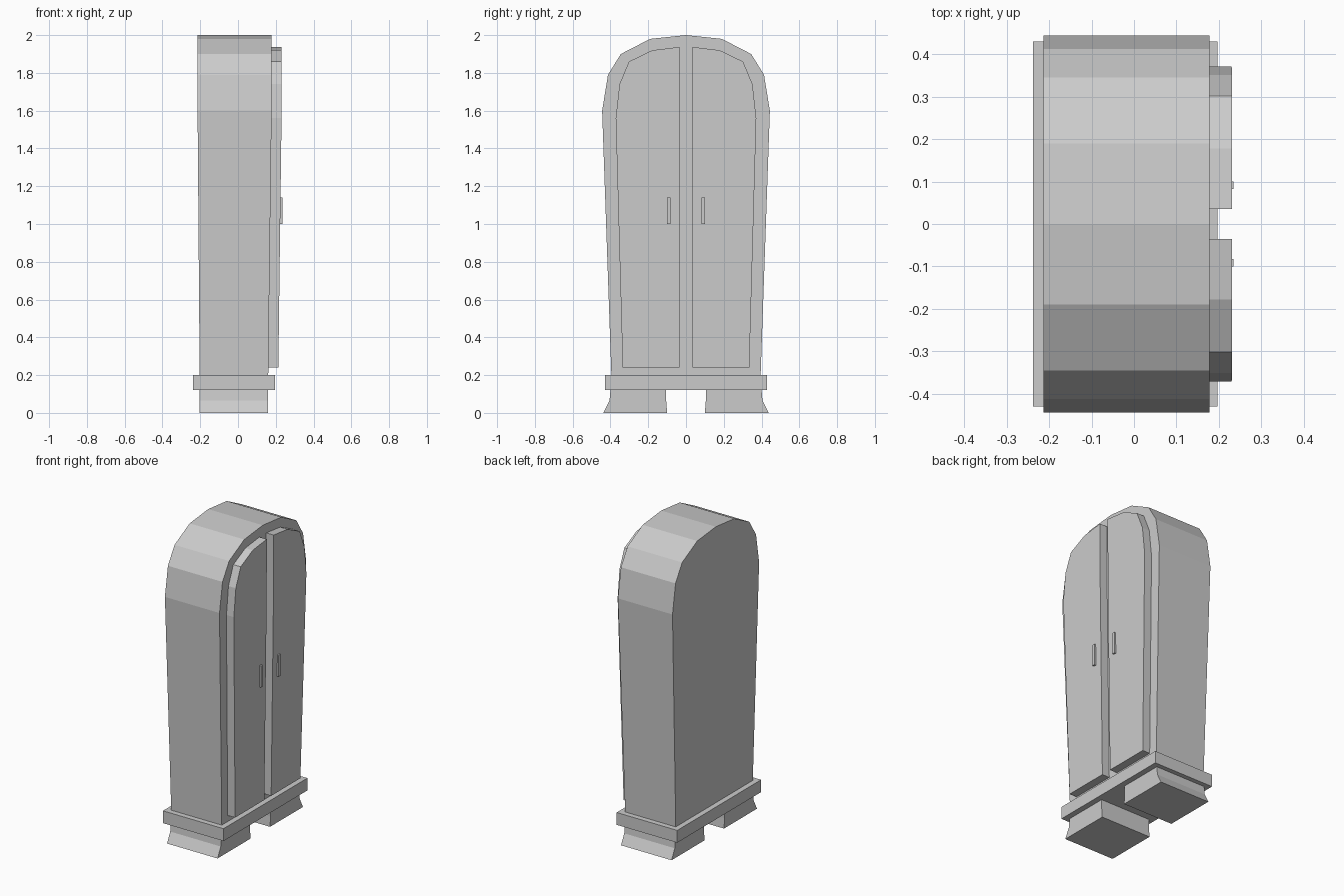
import bpy, bmesh

if "Cube" in bpy.data.objects:
    bpy.data.objects.remove(bpy.data.objects["Cube"])


def loft(name, rows, mirror=False):
    """Stack of rows (z, y0, y1, x_back, x_front) joined into a closed flat-faced solid."""
    bm = bmesh.new()
    rings = []
    for z, y0, y1, xb, xf in rows:
        rings.append([bm.verts.new(p) for p in
                      ((xb, y0, z), (xf, y0, z), (xf, y1, z), (xb, y1, z))])
    for a, b in zip(rings, rings[1:]):
        for i in range(4):
            j = (i + 1) % 4
            bm.faces.new((a[i], a[j], b[j], b[i]))
    bm.faces.new(rings[0][::-1])
    bm.faces.new(rings[-1])
    # rows that narrow to a ridge collapse cleanly, flat strips merge
    bmesh.ops.remove_doubles(bm, verts=bm.verts, dist=1e-5)
    bmesh.ops.dissolve_limit(bm, angle_limit=0.002, verts=bm.verts, edges=bm.edges)
    bmesh.ops.recalc_face_normals(bm, faces=bm.faces)
    mesh = bpy.data.meshes.new(name)
    bm.to_mesh(mesh)
    bm.free()
    ob = bpy.data.objects.new(name, mesh)
    bpy.context.collection.objects.link(ob)
    if mirror:
        m = ob.modifiers.new("Mirror", 'MIRROR')
        m.use_axis = (False, True, False)
        m.use_mirror_merge = False
    return ob


def lean(z):
    """Taper factor: widens up to the spring of the arch, then constant."""
    return min(max((z - 0.2) / 1.4, 0), 1)


def front(z):
    return 0.16 + 0.018 * lean(z)


def back(z):
    return -0.203 - 0.011 * lean(z)


# Arched cabinet body
body = [(0.20, 0.395), (1.60, 0.444), (1.79, 0.413), (1.90, 0.345), (1.98, 0.19), (2.0, 0)]
loft("cabinet_body", [(z, -y, y, back(z), front(z)) for z, y in body])

# Pair of raised doors
door = [(0.24, 0.335), (1.56, 0.372), (1.74, 0.352), (1.86, 0.302), (1.92, 0.178), (1.937, 0.035)]
loft("doors", [(z, 0.035, y, front(z), front(z) + 0.053) for z, y in door], mirror=True)

# Door handles
loft("door_handles", [(z, 0.082, 0.1, 0.215, 0.235) for z in (1.0, 1.14)], mirror=True)

# Base plate
loft("base_plate", [(z, -0.43, 0.43, -0.238, 0.197) for z in (0.12, 0.20)])

# Flared feet
foot = [(0.0, 0.10, 0.438), (0.065, 0.105, 0.405), (0.12, 0.105, 0.40)]
loft("feet", [(z, a, b, -0.203, 0.16) for z, a, b in foot], mirror=True)
